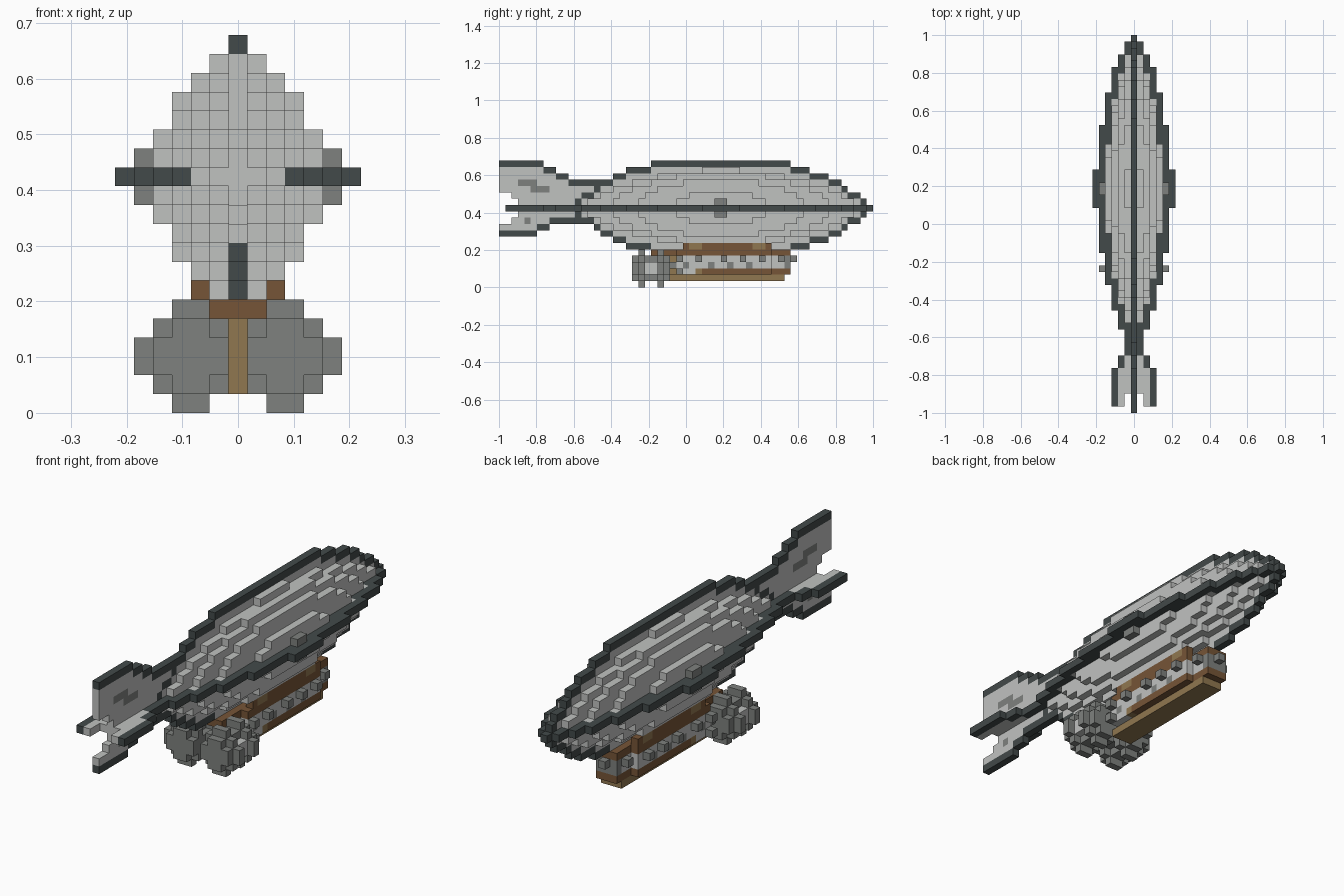
import bpy
import bmesh
from mathutils import Vector

cube = bpy.data.objects.get("Cube")
if cube:
    bpy.data.objects.remove(cube)

UNIT = 2 / 59      # size of one block
MID = 12           # block row of the hull axis
COLOURS = {
    "light_grey": (0.53, 0.54, 0.53),
    "mid_grey": (0.21, 0.22, 0.21),
    "charcoal": (0.055, 0.068, 0.068),
    "brown": (0.18, 0.09, 0.038),
    "tan": (0.28, 0.185, 0.08),
}
NAMES = list(COLOURS)
LIGHT, GREY, DARK, BROWN, TAN = range(5)

materials = []
for name, rgb in COLOURS.items():
    mat = bpy.data.materials.new(name)
    mat.use_nodes = True
    mat.diffuse_color = (*rgb, 1)
    bsdf = mat.node_tree.nodes["Principled BSDF"]
    bsdf.inputs["Base Color"].default_value = (*rgb, 1)
    bsdf.inputs["Roughness"].default_value = 0.8
    materials.append(mat)

cells = {}         # (x, y, z) block -> (part, colour)


def box(part, colour, xs, ys, zs):
    """Fill an inclusive block range on both sides of the centre plane."""
    for x in range(xs[0], xs[1] + 1):
        for y in range(ys[0], ys[1] + 1):
            for z in range(zs[0], zs[1] + 1):
                cells[x, y, z] = cells[-x, y, z] = (part, colour)


def block(part, colour, x, y, z):
    box(part, colour, (x, x), (y, y), (z, z))


def level(spans, y):
    """Highest step whose length range contains y."""
    return max((n for n, (a, b) in enumerate(spans) if a <= y <= b), default=-1)


# Tail fins: light sheets with a dark stepped edge
for y in range(16):
    start = 7 if y < 7 else 6 if y < 9 else 5 if y < 11 else 4
    for dz in range(1, start + 1):
        if y >= (3, 2, 0)[min(dz, 3) - 1]:
            block("upper_fin", DARK if dz == start else LIGHT, 0, y, MID + dz)
for y in range(14):
    start = 4 if y < 6 else 3 if y < 8 else 2
    for dz in range(1, start + 1):
        if y >= (3, 2, 0)[min(dz, 3) - 1]:
            block("lower_fin", DARK if dz == start else LIGHT, 0, y, MID - dz)
for y in range(1, 13):
    edge = 3 if y < 7 else 2 if y < 9 else 1
    for x in range(edge + 1):
        if x > 1 or y >= 3:
            block("side_fins", DARK if x == edge else LIGHT, x, y, MID)
box("upper_fin", GREY, (0, 0), (3, 5), (16, 16))
box("upper_fin", GREY, (0, 0), (5, 7), (15, 15))
block("lower_fin", GREY, 0, 4, 10)

# Hull: stepped ellipsoid with a dark ridge around its outline
RIDGE = [(12, 58), (12, 57), (13, 56), (15, 54), (16, 53), (18, 51), (20, 48), (24, 45)]
BAND = [(12, 58), (9, 57), (13, 55), (16, 53), (20, 49), (25, 44), (32, 37)]
for y in range(12, 59):
    height, width = level(RIDGE, y), level(BAND, y)
    radius = 1 - 0.0017 * (y - 34.5) ** 2
    for dz in range(-height, height + 1):
        for x in range(width + 1):
            inside = (x / 4.7) ** 2 + (dz / 6.7) ** 2 <= 0.88 * radius ** 2
            if x == 0:
                block("hull", DARK if abs(dz) == height else LIGHT, x, y, MID + dz)
            elif dz == 0:
                block("hull", DARK if x == width or not inside else LIGHT, x, y, MID)
            elif inside and x < width:
                block("hull", LIGHT, x, y, MID + dz)

# Side pods either side of the band
for z in (MID - 1, MID + 1):
    box("side_pods", GREY, (5, 5), (34, 35), (z, z))

# Gondola: keel, sill, window wall and roof
box("gondola", TAN, (0, 1), (27, 44), (1, 1))
box("gondola", BROWN, (0, 2), (31, 42), (2, 2))
box("gondola", BROWN, (0, 1), (43, 45), (2, 2))
box("gondola", LIGHT, (0, 2), (28, 42), (3, 4))
box("gondola", LIGHT, (0, 1), (43, 45), (3, 4))
box("gondola", LIGHT, (0, 2), (28, 30), (2, 2))
box("gondola", BROWN, (0, 2), (28, 42), (5, 5))
box("gondola", BROWN, (0, 1), (24, 45), (5, 5))
box("gondola", BROWN, (2, 2), (29, 42), (6, 6))
for y in (30, 40):
    box("gondola", TAN, (2, 2), (y, y + 1), (6, 6))
box("gondola", TAN, (0, 0), (27, 27), (1, 4))
for y in (29, 33, 36, 39):
    block("gondola", GREY, 2, y, 3)
block("gondola", TAN, 2, 31, 2)
box("gondola", GREY, (0, 1), (45, 45), (3, 4))

# Lamps along the gondola
for y in (28, 31, 35, 38, 41):
    block("lamps", GREY, 3, y, 4)
block("lamps", GREY, 2, 44, 4)
block("lamps", GREY, 0, 46, 4)
block("lamps", GREY, 3, 28, 2)

# Twin engines: a core with two round rings each
box("engines", GREY, (2, 3), (21, 26), (1, 4))
box("engines", GREY, (1, 4), (21, 26), (2, 3))
box("engines", LIGHT, (4, 4), (23, 24), (2, 3))
for y in (22, 25):
    box("engines", GREY, (2, 3), (y, y), (0, 5))
    box("engines", GREY, (1, 4), (y, y), (1, 4))
    box("engines", GREY, (1, 5), (y, y), (2, 3))
box("engine_mount", GREY, (1, 2), (27, 27), (3, 3))

# Turn each part into a mesh of its exposed block faces
AXES = [Vector(v) for v in ((1, 0, 0), (0, 1, 0), (0, 0, 1))]
ORIGIN = Vector((0, -29, 0.5))
for part in sorted({p for p, _ in cells.values()}):
    bm = bmesh.new()
    for cell, (owner, colour) in cells.items():
        if owner != part:
            continue
        centre = Vector(cell) + ORIGIN
        for a in range(3):
            for sign in (-1, 1):
                n, u, v = AXES[a] * sign, AXES[(a + 1) % 3] * sign, AXES[(a + 2) % 3]
                if tuple(int(c) for c in Vector(cell) + n) in cells:
                    continue
                corners = [n - u - v, n + u - v, n + u + v, n - u + v]
                face = bm.faces.new([bm.verts.new((centre + c / 2) * UNIT) for c in corners])
                face.material_index = colour
    bmesh.ops.remove_doubles(bm, verts=bm.verts[:], dist=UNIT / 100)
    mesh = bpy.data.meshes.new(part)
    for mat in materials:
        mesh.materials.append(mat)
    bm.to_mesh(mesh)
    bm.free()
    bpy.context.collection.objects.link(bpy.data.objects.new(part, mesh))
